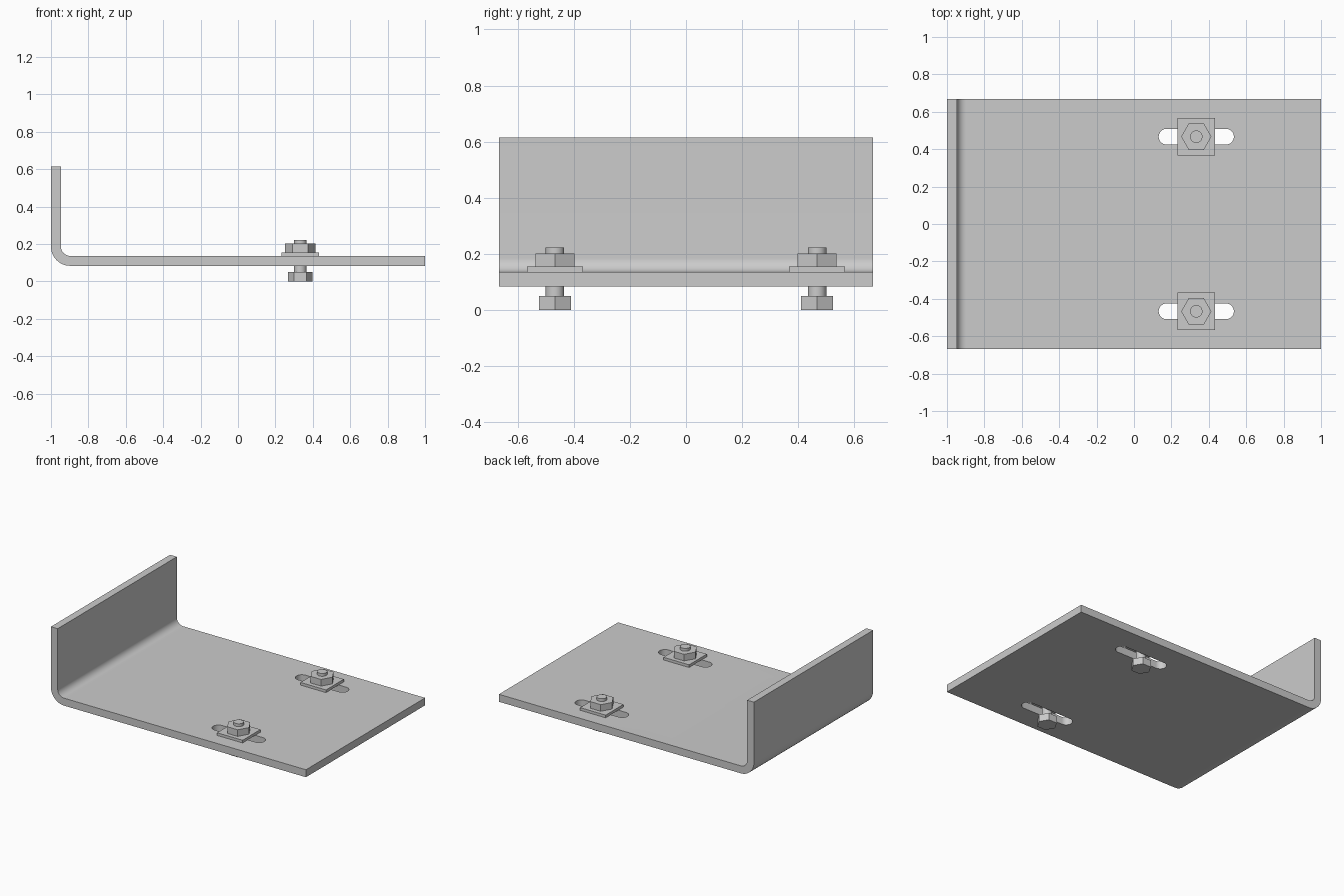
import bpy, bmesh
from math import cos, sin, pi, radians

if "Cube" in bpy.data.objects:
    bpy.data.objects.remove(bpy.data.objects["Cube"])

T = 0.053            # sheet thickness
Z0 = 0.083           # underside of plate
BOLT_X, BOLT_Y = 0.333, 0.467


def arc(cx, cy, r, a0, a1, n):
    """Points on an arc, angles in degrees."""
    return [(cx + r * cos(radians(a0 + (a1 - a0) * i / n)),
             cy + r * sin(radians(a0 + (a1 - a0) * i / n))) for i in range(n + 1)]


def ring(n, r):
    return [(r * cos(2 * pi * i / n), r * sin(2 * pi * i / n)) for i in range(n)]


def prism(name, pts, lo, hi, along_y=False, loc=(0, 0, 0)):
    """Extrude a closed profile from lo to hi along z (or along y for an xz profile)."""
    bm = bmesh.new()
    verts = [bm.verts.new((a, lo, b) if along_y else (a, b, lo)) for a, b in pts]
    face = bm.faces.new(verts)
    ext = bmesh.ops.extrude_face_region(bm, geom=[face])
    step = (0, hi - lo, 0) if along_y else (0, 0, hi - lo)
    moved = [g for g in ext["geom"] if isinstance(g, bmesh.types.BMVert)]
    bmesh.ops.translate(bm, verts=moved, vec=step)
    bmesh.ops.recalc_face_normals(bm, faces=bm.faces)
    me = bpy.data.meshes.new(name)
    bm.to_mesh(me)
    bm.free()
    ob = bpy.data.objects.new(name, me)
    ob.location = loc
    bpy.context.collection.objects.link(ob)
    return ob


def select(ob):
    bpy.ops.object.select_all(action='DESELECT')
    ob.select_set(True)
    bpy.context.view_layer.objects.active = ob


def smooth(ob):
    select(ob)
    bpy.ops.object.shade_smooth_by_angle(angle=radians(30))


# Bent sheet: upright flange, rounded bend, flat plate
R_IN = 0.05
R_OUT = R_IN + T
cx, cz = -1 + R_OUT, Z0 + R_OUT
profile = ([(1, Z0), (1, Z0 + T)] + arc(cx, cz, R_IN, 270, 180, 14)
           + [(-1 + T, 0.615), (-1, 0.615)] + arc(cx, cz, R_OUT, 180, 270, 14))
bracket = prism("bent_plate", profile, -0.667, 0.667, along_y=True)

# Two adjustment slots cut through the plate
slot = arc(0.159, 0, 0.042, -90, 90, 16) + arc(-0.159, 0, 0.042, 90, 270, 16)
for s in (-1, 1):
    cutter = prism("slot_cutter", slot, 0.0, 0.25, loc=(BOLT_X, s * BOLT_Y, 0))
    cutter.hide_render = True
    mod = bracket.modifiers.new("slot", 'BOOLEAN')
    mod.operation = 'DIFFERENCE'
    mod.solver = 'EXACT'
    mod.object = cutter
    select(bracket)
    bpy.ops.object.modifier_apply(modifier=mod.name)
    bpy.data.objects.remove(cutter, do_unlink=True)
smooth(bracket)

# Bolt sets: hex head, shank, square washer, hex nut
square = [(-0.1, -0.1), (0.1, -0.1), (0.1, 0.1), (-0.1, 0.1)]
for side, s in (("front", -1), ("back", 1)):
    loc = (BOLT_X, s * BOLT_Y, 0)
    prism(side + "_bolt_head", ring(6, 0.066), 0, 0.05, loc=loc)
    smooth(prism(side + "_bolt_shank", ring(32, 0.033), 0.05, 0.222, loc=loc))
    prism(side + "_square_washer", square, Z0 + T, 0.155, loc=loc)
    prism(side + "_hex_nut", ring(6, 0.081), 0.155, 0.202, loc=loc)
